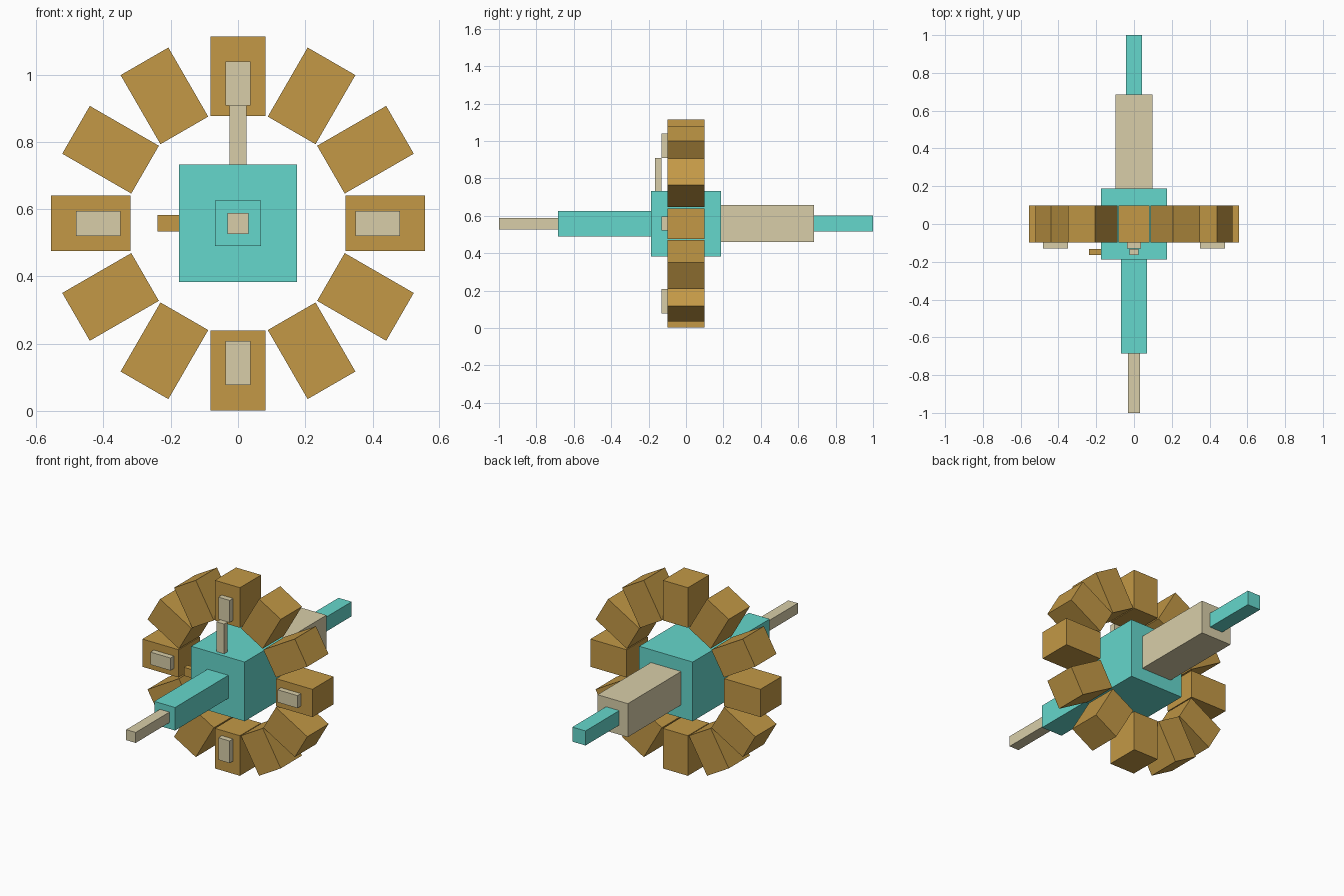
import bpy
import math
from mathutils import Matrix, Vector

cube = bpy.data.objects.get("Cube")
if cube:
    bpy.data.objects.remove(cube, do_unlink=True)

CENTRE_Z = 0.558


def material(name, rgb):
    linear = [((c / 255 + 0.055) / 1.055) ** 2.4 for c in rgb] + [1]
    mat = bpy.data.materials.new(name)
    mat.use_nodes = True
    mat.diffuse_color = linear
    mat.node_tree.nodes["Principled BSDF"].inputs["Base Color"].default_value = linear
    return mat


teal = material("teal", (101, 215, 204))
gold = material("gold", (195, 153, 70))
beige = material("beige", (216, 206, 169))


def box(name, mat, x, y, z, angle=0):
    """Box from axis ranges measured about the hub, turned about the y axis."""
    bpy.ops.mesh.primitive_cube_add(size=1)
    obj = bpy.context.object
    obj.name = name
    ranges = (x, y, z)
    middle = Vector([(a + b) / 2 for a, b in ranges])
    size = [b - a for a, b in ranges]
    obj.data.transform(Matrix.Translation(middle) @ Matrix.Diagonal((*size, 1)))
    obj.data.transform(Matrix.Rotation(math.radians(angle), 4, "Y"))
    obj.location.z = CENTRE_Z
    obj.data.materials.append(mat)
    return obj


def beam(name, mat, half, y):
    return box(name, mat, (-half, half), y, (-half, half))


# Hub and the stepped axle through it
beam("hub", teal, 0.175, (-0.187, 0.187))
beam("front_shaft", teal, 0.068, (-0.685, -0.187))
beam("front_tip", beige, 0.031, (-1, -0.685))
beam("back_shaft", beige, 0.099, (0.187, 0.685))
beam("back_tip", teal, 0.043, (0.685, 1))

# Ring of twelve blocks, with a raised plate on every third one
for i in range(12):
    angle = i * 30
    box(f"ring_block_{i}", gold, (-0.082, 0.082), (-0.099, 0.099),
        (0.319, 0.556), angle)
    if i % 3 == 0:
        box(f"marker_{i}", beige, (-0.037, 0.037), (-0.131, -0.099),
            (0.35, 0.481), angle)

# Two pointers reaching out of the hub
box("long_pointer", beige, (-0.025, 0.025), (-0.165, -0.132), (0, 0.351))
box("short_pointer", gold, (-0.025, 0.025), (-0.165, -0.132), (0, 0.239), -90)
